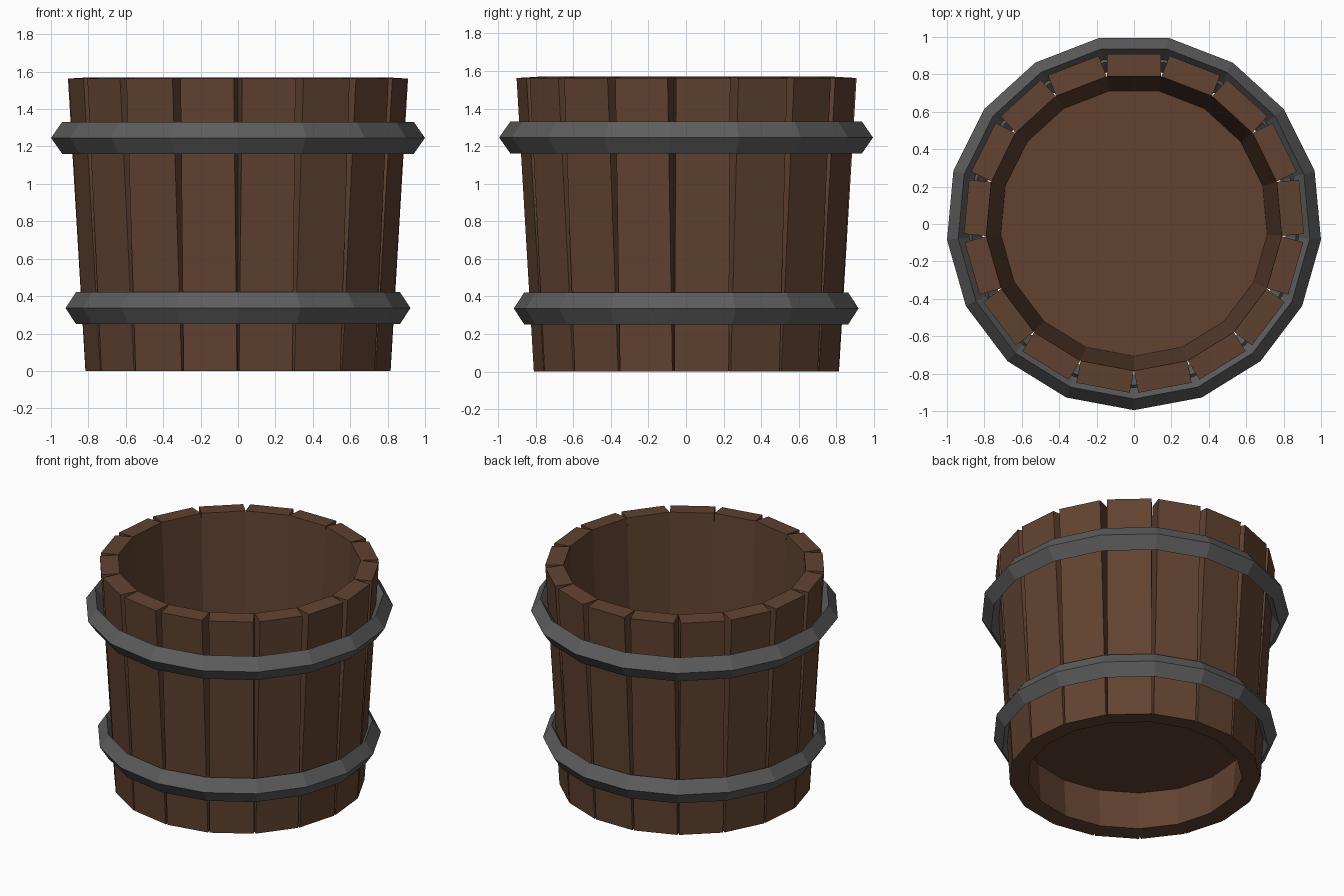
import bpy, bmesh, math
from mathutils import Matrix, Vector

if "Cube" in bpy.data.objects:
    bpy.data.objects.remove(bpy.data.objects["Cube"])

N = 17                      # staves, and sides of each hoop
STEP = 2 * math.pi / N
OFF_Y = 0.0087              # centres the odd-sided outline on y
HEIGHT, WIDTH, THICK = 1.57, 0.29, 0.12
R_LOW, R_HIGH = 0.806, 0.90  # outer face distance at bottom and top


def material(name, color):
    m = bpy.data.materials.new(name)
    m.diffuse_color = color
    m.use_nodes = True
    m.node_tree.nodes["Principled BSDF"].inputs["Base Color"].default_value = m.diffuse_color
    return m


def finish(name, bm, mat):
    bmesh.ops.recalc_face_normals(bm, faces=bm.faces)
    mesh = bpy.data.meshes.new(name)
    bm.to_mesh(mesh)
    bm.free()
    mesh.materials.append(mat)
    ob = bpy.data.objects.new(name, mesh)
    ob.location.y = OFF_Y
    bpy.context.collection.objects.link(ob)
    return ob


wood = material("wood", (0.12, 0.055, 0.03, 1))
iron = material("iron", (0.11, 0.11, 0.11, 1))

# Staves: plain planks leaning outwards
tilt = math.atan((R_HIGH - R_LOW) / HEIGHT)
length = (HEIGHT - THICK * math.sin(tilt)) / math.cos(tilt)
bm = bmesh.new()
for i in range(N):
    place = (Matrix.Rotation(math.pi / 2 + i * STEP, 4, 'Z')
             @ Matrix.Translation((R_LOW, 0, 0))
             @ Matrix.Rotation(tilt, 4, 'Y')
             @ Matrix.Translation((-THICK / 2, 0, length / 2))
             @ Matrix.Diagonal((THICK, WIDTH, length, 1)))
    bmesh.ops.create_cube(bm, size=1, matrix=place)
finish("staves", bm, wood)

# Raised floor
bm = bmesh.new()
bmesh.ops.create_circle(bm, cap_ends=True, segments=N, radius=0.73,
                        matrix=Matrix.Translation((0, 0, 0.285))
                        @ Matrix.Rotation(-math.pi / 2, 4, 'Z'))
finish("floor", bm, wood)


# Hoops: diamond section swept round the bucket
def hoop(name, z, outer, depth, half_height):
    mid = outer - depth
    profile = [(outer, z), (mid, z + half_height),
               (mid - depth, z), (mid, z - half_height)]
    bm = bmesh.new()
    rings = []
    for i in range(N):
        a = -math.pi / 2 + i * STEP
        rings.append([bm.verts.new((r * math.cos(a), r * math.sin(a), h))
                      for r, h in profile])
    for i in range(N):
        a, b = rings[i], rings[(i + 1) % N]
        for j in range(4):
            k = (j + 1) % 4
            bm.faces.new((a[j], b[j], b[k], a[k]))
    finish(name, bm, iron)


hoop("upper_hoop", 1.246, 1.004, 0.06, 0.085)
hoop("lower_hoop", 0.336, 0.926, 0.056, 0.085)
